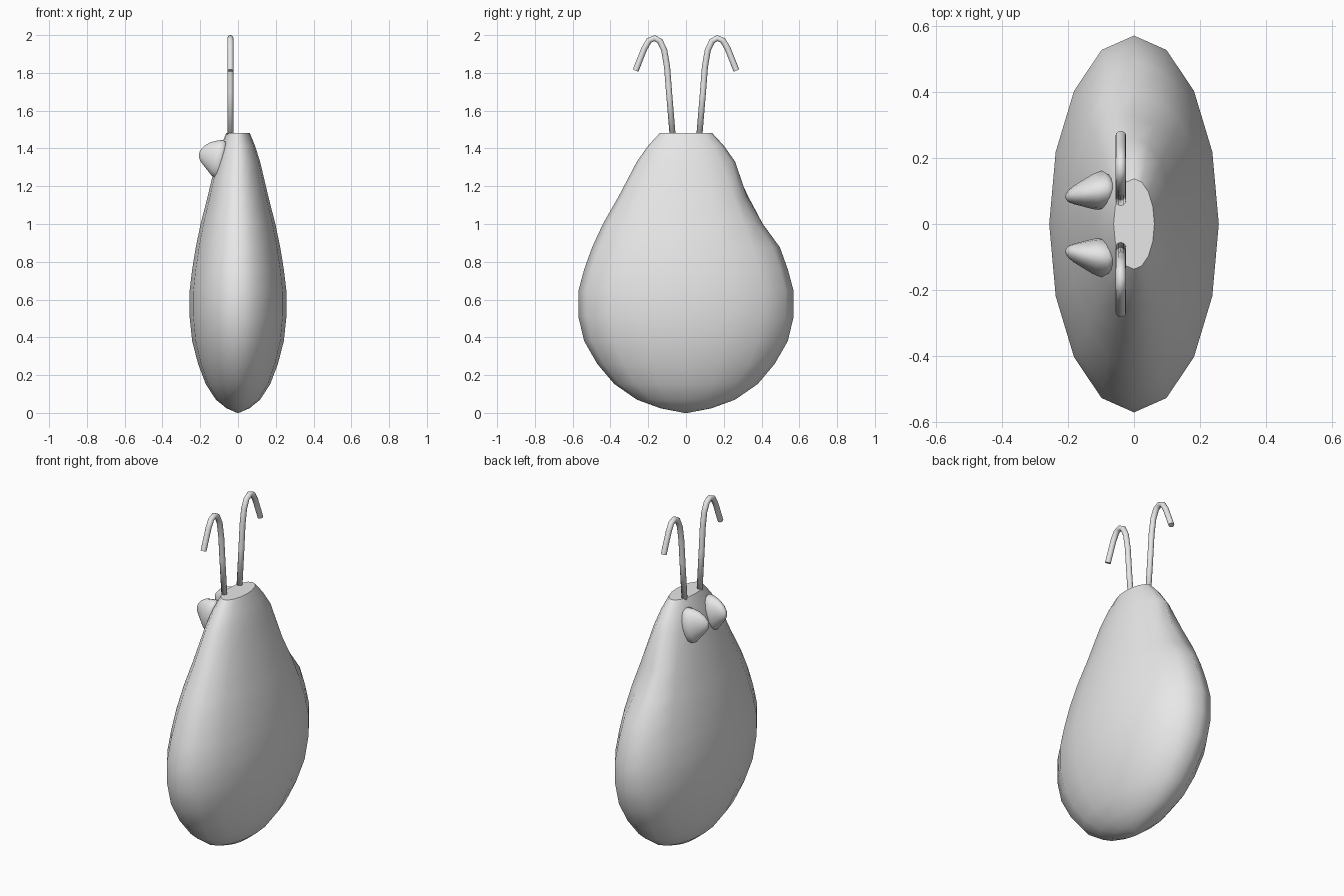
import bpy, bmesh
from math import sin, cos, pi
from mathutils import Vector

if "Cube" in bpy.data.objects:
    bpy.data.objects.remove(bpy.data.objects["Cube"])

grey = bpy.data.materials.new("light grey")
grey.use_nodes = True
colour = (0.8, 0.8, 0.8, 1)
grey.diffuse_color = colour
grey.node_tree.nodes["Principled BSDF"].inputs["Base Color"].default_value = colour


def loft(name, rings, sharp_end=False):
    """Join equal rings of points into a closed smooth skin."""
    bm = bmesh.new()
    loops = [[bm.verts.new(p) for p in ring] for ring in rings]
    n = len(loops[0])
    for a, b in zip(loops, loops[1:]):
        for i in range(n):
            j = (i + 1) % n
            bm.faces.new((a[i], a[j], b[j], b[i]))
    bm.faces.new(loops[0][::-1])
    cap = bm.faces.new(loops[-1])
    bmesh.ops.recalc_face_normals(bm, faces=bm.faces)
    for f in bm.faces:
        f.smooth = True
    if sharp_end:
        for e in cap.edges:
            e.smooth = False
    mesh = bpy.data.meshes.new(name)
    bm.to_mesh(mesh)
    bm.free()
    mesh.materials.append(grey)
    obj = bpy.data.objects.new(name, mesh)
    bpy.context.collection.objects.link(obj)
    return obj


# Pear-shaped body: (half depth, height), flattened across x
profile = [(0.01, 0.0), (0.137, 0.025), (0.26, 0.07), (0.38, 0.153), (0.47, 0.26),
           (0.539, 0.38), (0.57, 0.51), (0.57, 0.645), (0.539, 0.76), (0.497, 0.877),
           (0.44, 1.0), (0.36, 1.14), (0.26, 1.33), (0.2, 1.415), (0.137, 1.483)]
SIDES = 16
rings = []
for r, z in profile:
    ring = []
    for i in range(SIDES):
        a = 2 * pi * i / SIDES
        p = Vector((0.45 * r * cos(a), r * sin(a), z))
        # shallow dent high on the back
        if i in (3, 4) and 0.95 < z < 1.2:
            p.y -= 0.035
        ring.append(p)
    rings.append(ring)
loft("body", rings, sharp_end=True)

# Eyes: pointed domes leaning on the slope, (x, y, z, half width, half height, lean)
sections = [(-0.075, 0.105, 1.34, 0.042, 0.085, 0.22), (-0.098, 0.102, 1.343, 0.06, 0.102, 0.2),
            (-0.125, 0.098, 1.35, 0.053, 0.092, 0.18), (-0.155, 0.093, 1.36, 0.04, 0.073, 0.12),
            (-0.182, 0.088, 1.363, 0.028, 0.05, 0.06), (-0.2, 0.084, 1.362, 0.017, 0.028, 0.0),
            (-0.207, 0.083, 1.362, 0.005, 0.008, 0.0)]

# Antennae: thin hooked tubes curling outwards, (y, z)
hook = [(0.07, 1.46), (0.09, 1.7), (0.1, 1.83), (0.115, 1.92), (0.138, 1.968),
        (0.166, 1.984), (0.195, 1.972), (0.22, 1.93), (0.24, 1.88), (0.267, 1.812)]

for side, s in (("back", 1), ("front", -1)):
    eye = []
    for x, y, z, w, h, lean in sections:
        eye.append([(x + lean * h * sin(a), s * (y + w * cos(a)), z + h * sin(a))
                    for a in (2 * pi * i / SIDES for i in range(SIDES))])
    loft(side + "_eye", eye)

    path = [Vector((-0.04, s * y, z)) for y, z in hook]
    tube = []
    for k, p in enumerate(path):
        along = (path[min(k + 1, len(path) - 1)] - path[max(k - 1, 0)]).normalized()
        across = along.cross(Vector((1, 0, 0)))
        tube.append([p + 0.016 * (cos(a) * Vector((1, 0, 0)) + sin(a) * across)
                     for a in (2 * pi * i / 12 for i in range(12))])
    loft(side + "_antenna", tube, sharp_end=True)
